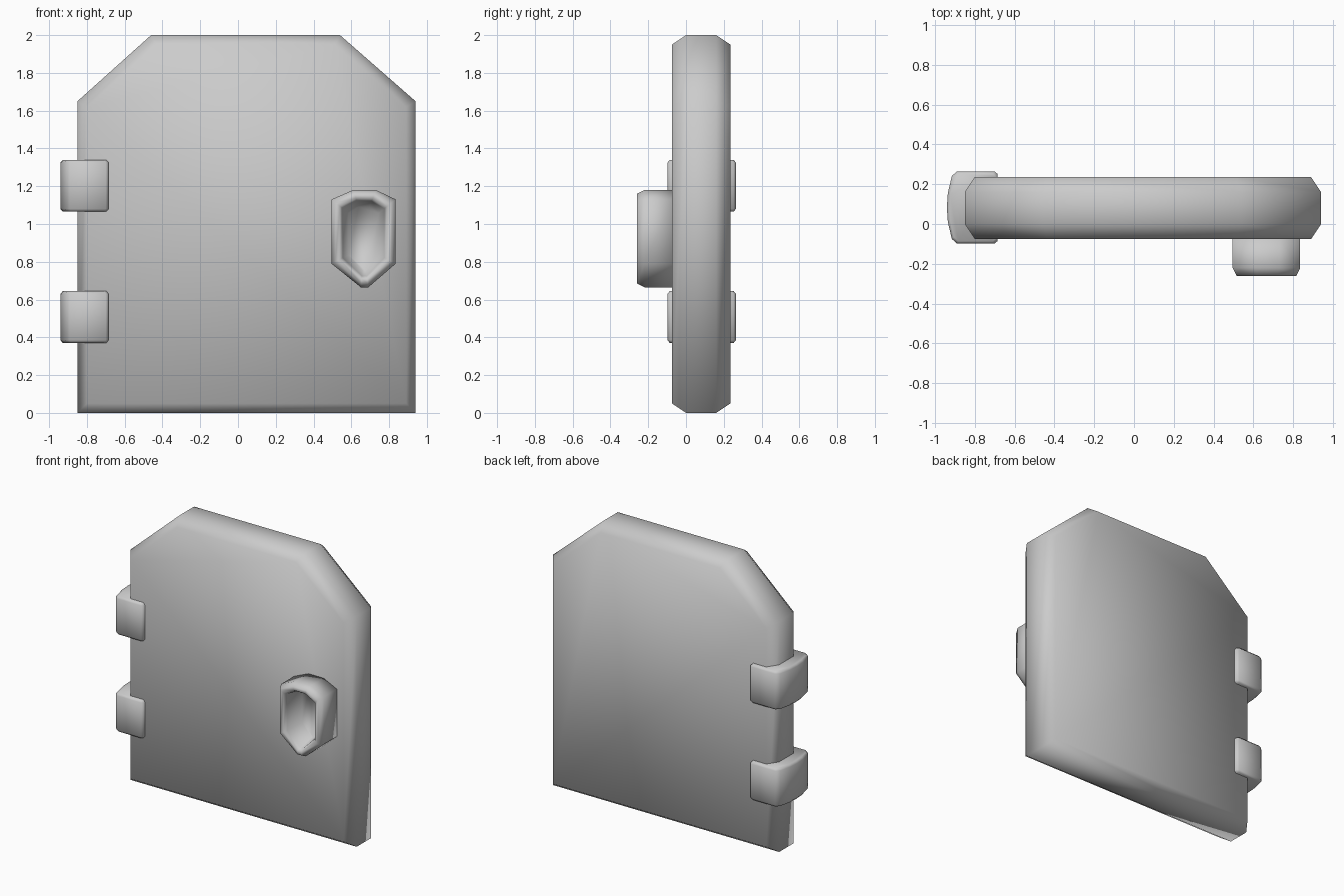
import bpy
import bmesh
from mathutils import Vector

cube = bpy.data.objects.get("Cube")
if cube:
    bpy.data.objects.remove(cube, do_unlink=True)

GREY = (0.6, 0.6, 0.6, 1.0)
grey = bpy.data.materials.new("plain grey")
grey.use_nodes = True
grey.diffuse_color = GREY
grey.node_tree.nodes["Principled BSDF"].inputs["Base Color"].default_value = GREY


def inset(outline, amount):
    """Shrink an outline by the same amount on each side of its bounding box."""
    spans = []
    for axis in (0, 1):
        values = [p[axis] for p in outline]
        spans.append(((min(values) + max(values)) / 2, (max(values) - min(values)) / 2))
    return [tuple(c + (p[i] - c) * (1 - amount / h) for i, (c, h) in enumerate(spans))
            for p in outline]


def loft(name, outline, steps, place):
    """Join inset copies of an outline at successive depths and cap both ends."""
    bm = bmesh.new()
    rings = [[bm.verts.new(place(a, b, depth)) for a, b in inset(outline, amount)]
             for depth, amount in steps]
    n = len(outline)
    for lower, upper in zip(rings, rings[1:]):
        for i in range(n):
            j = (i + 1) % n
            bm.faces.new((lower[i], lower[j], upper[j], upper[i]))
    bm.faces.new(rings[0])
    bm.faces.new(rings[-1])
    bmesh.ops.recalc_face_normals(bm, faces=bm.faces)
    for face in bm.faces:
        face.smooth = True
    mesh = bpy.data.meshes.new(name)
    bm.to_mesh(mesh)
    bm.free()
    mesh.materials.append(grey)
    obj = bpy.data.objects.new(name, mesh)
    bpy.context.collection.objects.link(obj)
    return obj


def upright(x, z, y):
    return Vector((x, y, z))


def flat(x, y, z):
    return Vector((x, y, z))


# Door slab with clipped upper corners and chamfered rims
door_outline = [(-0.85, 0), (0.94, 0), (0.94, 1.65), (0.54, 2), (-0.46, 2), (-0.85, 1.65)]
loft("door_panel", door_outline,
     [(-0.075, 0.05), (0, 0), (0.16, 0), (0.235, 0.05)], upright)

# Handle: pointed shield shape with a hollow, sloping inside
handle_outline = [(0.495, 1.13), (0.61, 1.18), (0.73, 1.18), (0.835, 1.13),
                  (0.835, 0.79), (0.69, 0.665), (0.65, 0.665), (0.495, 0.79)]
loft("handle", handle_outline,
     [(-0.07, 0), (-0.22, 0), (-0.26, 0.02), (-0.26, 0.045),
      (-0.235, 0.06), (-0.11, 0.09)], upright)

# Hinges: rounded wraps around the door edge
half = [(-0.685, -0.085), (-0.70, -0.098), (-0.89, -0.098), (-0.915, -0.075), (-0.935, 0.01)]
hinge_outline = half + [(-0.94, 0.083)] + [(x, 0.166 - y) for x, y in reversed(half)]
for label, base in (("lower", 0.37), ("upper", 1.065)):
    loft(label + "_hinge", hinge_outline,
         [(base, 0.012), (base + 0.015, 0), (base + 0.26, 0), (base + 0.275, 0.012)], flat)
